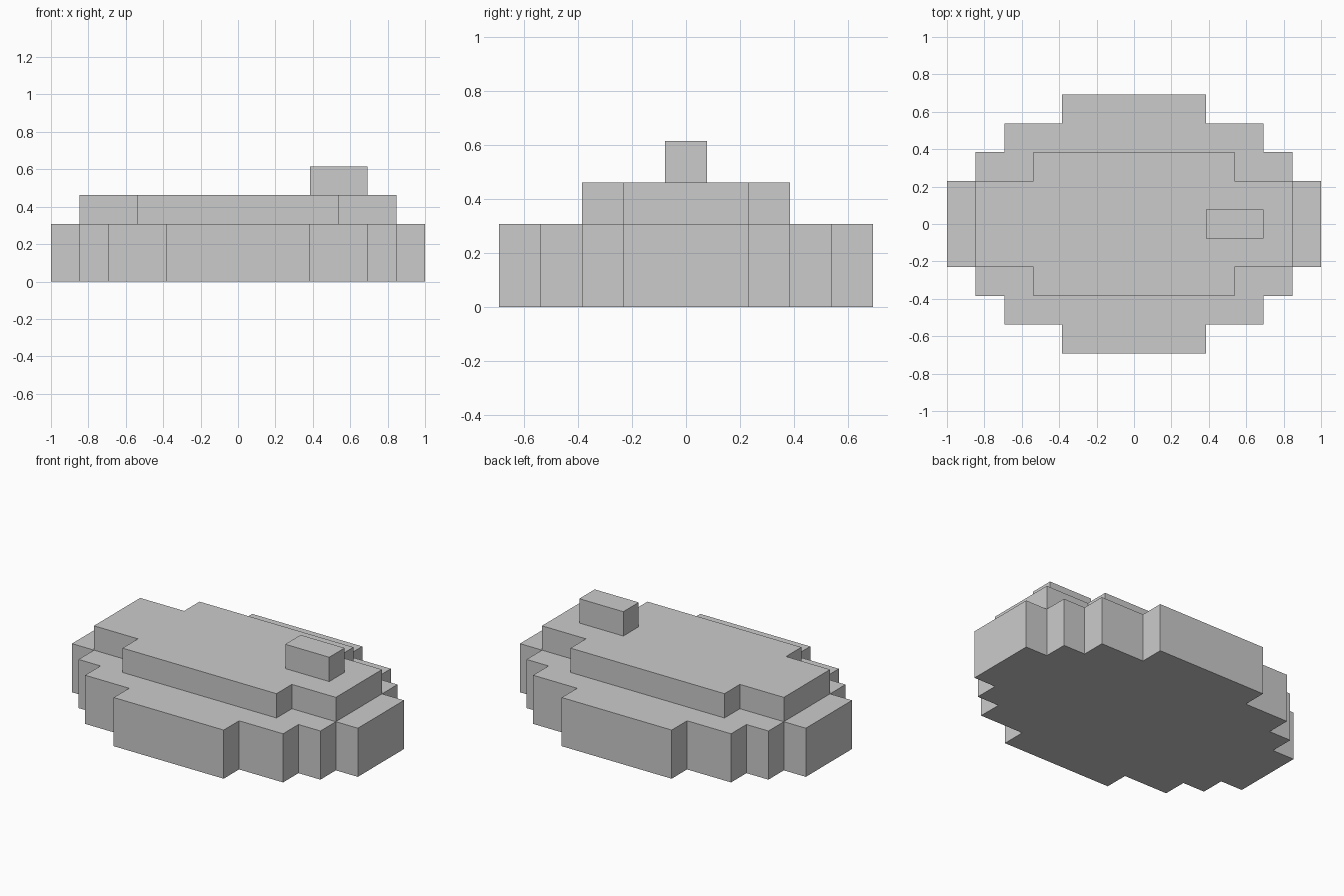
import bpy
import bmesh

U = 2 / 13  # one block of the stepped grid

old = bpy.data.objects.get("Cube")
if old:
    bpy.data.objects.remove(old, do_unlink=True)

stone = bpy.data.materials.new("stone grey")
stone.use_nodes = True
grey = (0.6, 0.6, 0.6, 1)
stone.diffuse_color = grey
stone.node_tree.nodes["Principled BSDF"].inputs["Base Color"].default_value = grey


def stepped_outline(steps):
    """Mirror one quarter of (half width, half depth) steps into a full outline."""
    quarter = []
    for i, (x, y) in enumerate(steps):
        if i:
            quarter.append((x, steps[i - 1][1]))
        quarter.append((x, y))
    # Back half from left to right, then the front half by a half turn
    back = quarter + [(-x, y) for x, y in reversed(quarter)]
    return back + [(-x, -y) for x, y in back]


def slab(name, outline, bottom, top, offset=0):
    """Extrude an outline, given in blocks, into a solid slab."""
    bm = bmesh.new()
    verts = [bm.verts.new(((x + offset) * U, y * U, bottom * U)) for x, y in outline]
    face = bm.faces.new(verts)
    extruded = bmesh.ops.extrude_face_region(bm, geom=[face], use_keep_orig=True)["geom"]
    raised = [v for v in extruded if isinstance(v, bmesh.types.BMVert)]
    bmesh.ops.translate(bm, verts=raised, vec=(0, 0, (top - bottom) * U))
    bmesh.ops.recalc_face_normals(bm, faces=bm.faces)
    mesh = bpy.data.meshes.new(name)
    bm.to_mesh(mesh)
    bm.free()
    mesh.materials.append(stone)
    obj = bpy.data.objects.new(name, mesh)
    bpy.context.collection.objects.link(obj)


# Wide lower tier
slab("lower_tier", stepped_outline([(6.5, 1.5), (5.5, 2.5), (4.5, 3.5), (2.5, 4.5)]), 0, 2)

# Narrower upper tier
slab("upper_tier", stepped_outline([(5.5, 1.5), (3.5, 2.5)]), 2, 3)

# Small block on top, towards the left end
slab("top_block", stepped_outline([(1, 0.5)]), 3, 4, offset=3.5)
